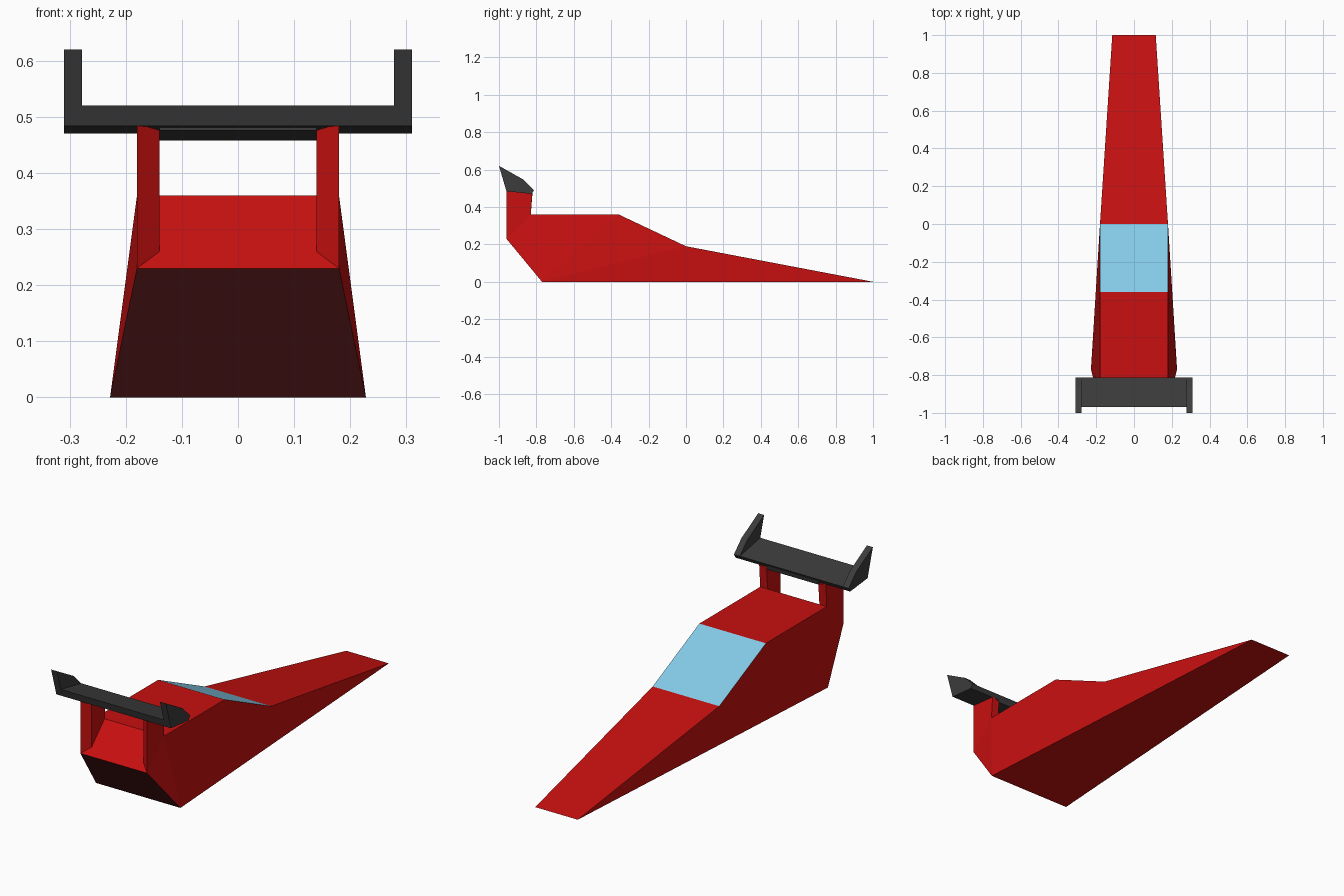
import bpy, bmesh

if "Cube" in bpy.data.objects:
    bpy.data.objects.remove(bpy.data.objects["Cube"])


def material(name, rgb):
    m = bpy.data.materials.new(name)
    lin = [((c / 255 + 0.055) / 1.055) ** 2.4 if c > 10 else c / 255 / 12.92 for c in rgb]
    m.diffuse_color = (*lin, 1)
    m.use_nodes = True
    m.node_tree.nodes["Principled BSDF"].inputs["Base Color"].default_value = m.diffuse_color
    return m


RED = material("body red", (200, 16, 16))
MAROON = material("rear dark maroon", (92, 27, 27))
GLASS = material("windshield blue", (135, 206, 235))
BLACK = material("wing charcoal", (60, 60, 60))


def loft(name, left, right, mats, cap=True):
    """Join two matching outlines of 3D points with strips and end caps."""
    bm = bmesh.new()
    a = [bm.verts.new(p) for p in left]
    b = [bm.verts.new(p) for p in right]
    n = len(a)
    for i in range(n):
        j = (i + 1) % n
        bm.faces.new((a[i], a[j], b[j], b[i])).material_index = i if len(mats) > 1 else 0
    for ring in (a, b):
        if cap:
            bm.faces.new(ring)
        else:  # fan around the last point, the flared bottom corner
            for i in range(n - 2):
                bm.faces.new((ring[-1], ring[i], ring[i + 1]))
    bmesh.ops.recalc_face_normals(bm, faces=bm.faces)
    me = bpy.data.meshes.new(name)
    bm.to_mesh(me)
    bm.free()
    for m in mats:
        me.materials.append(m)
    ob = bpy.data.objects.new(name, me)
    bpy.context.collection.objects.link(ob)
    return ob


def extrude(name, profile, x0, x1, mat):
    return loft(name, [(x0, y, z) for y, z in profile],
                [(x1, y, z) for y, z in profile], [mat])


# Wedge body: half width, y, z along the outline from nose to flared rear corner
outline = [(0.115, 1, 0), (0.18, 0, 0.19), (0.18, -0.36, 0.36),
           (0.18, -0.83, 0.36), (0.18, -0.96, 0.23), (0.228, -0.77, 0)]
body = loft("wedge_body", [(-x, y, z) for x, y, z in outline], outline, [RED], cap=False)
body.data.materials.append(GLASS)
body.data.materials.append(MAROON)
for f in body.data.polygons:
    n, c = f.normal, f.center
    if n.z > 0.5 and -0.36 < c.y < 0:
        f.material_index = 1          # windshield
    elif n.y < -0.5 and n.z < -0.3 and abs(n.x) < 0.1:
        f.material_index = 2          # rear panel

# Wing posts, tapering inwards at the back
for side, s in (("left", -1), ("right", 1)):
    outer = [(-0.83, 0.36), (-0.96, 0.23), (-0.96, 0.488), (-0.822, 0.474)]
    inner = [(-0.83, 0.36), (-0.93, 0.26), (-0.93, 0.476), (-0.822, 0.46)]
    loft(side + "_wing_post", [(s * 0.18, y, z) for y, z in outer],
         [(s * 0.14, y, z) for y, z in inner], [RED])

# Wing plate, its lower centre section, and the end plates
extrude("wing_plate", [(-0.96, 0.484), (-0.97, 0.52), (-0.813, 0.49), (-0.825, 0.47)],
        -0.28, 0.28, BLACK)
extrude("wing_centre_underside", [(-0.93, 0.476), (-0.93, 0.49), (-0.82, 0.48), (-0.825, 0.458)],
        -0.14, 0.14, BLACK)
for side, s in (("left", -1), ("right", 1)):
    extrude(side + "_wing_end_plate",
            [(-0.96, 0.484), (-1, 0.62), (-0.87, 0.547), (-0.813, 0.49), (-0.825, 0.47)],
            s * 0.278, s * 0.31, BLACK)
